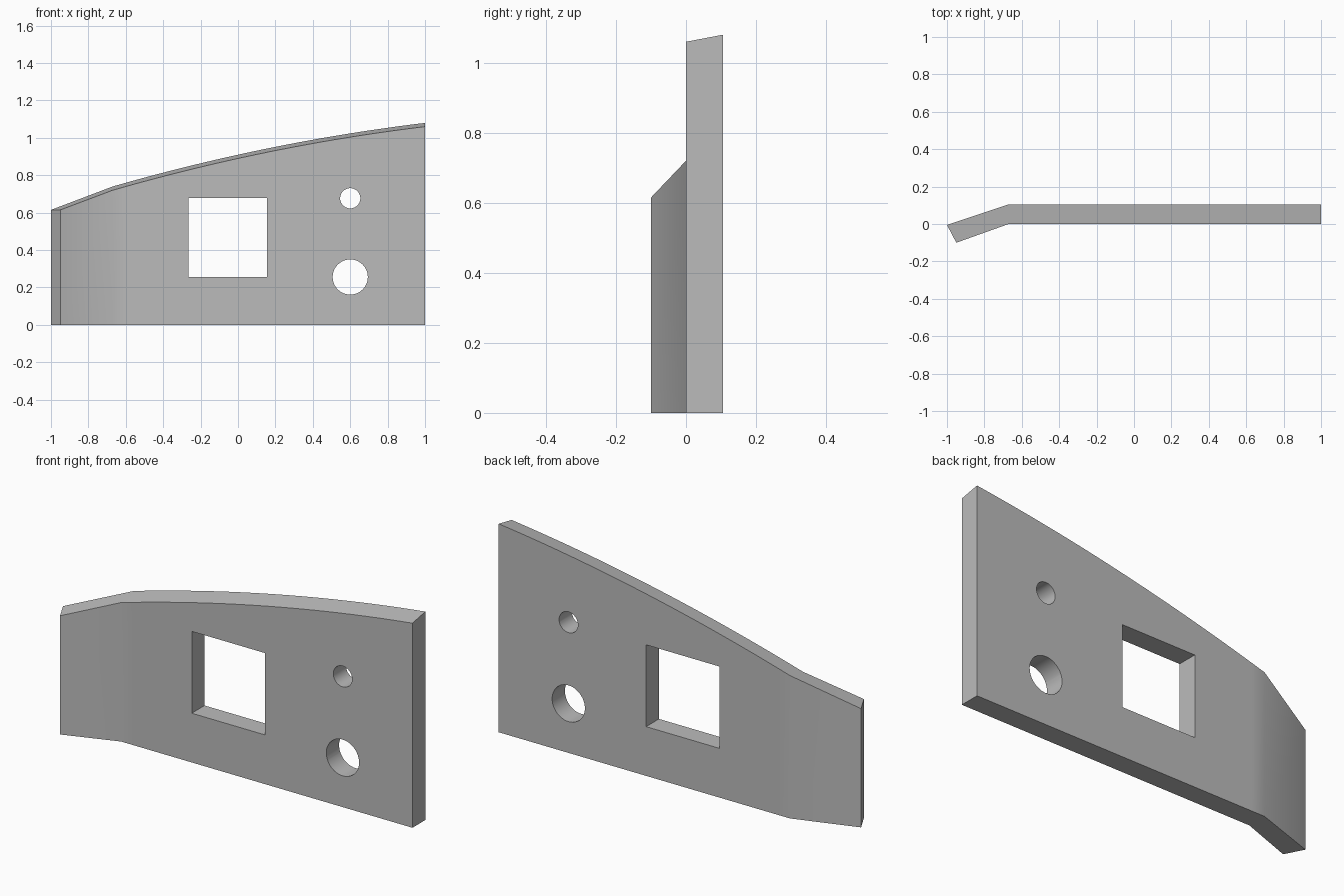
import bpy, bmesh, math

cube = bpy.data.objects.get("Cube")
if cube:
    bpy.data.objects.remove(cube, do_unlink=True)

grey = bpy.data.materials.new("plain_grey")
grey.use_nodes = True
colour = (0.5, 0.5, 0.5, 1)
grey.diffuse_color = colour
grey.node_tree.nodes["Principled BSDF"].inputs["Base Color"].default_value = colour


def top(x):
    """Height of the arched rear top edge."""
    return 0.91 + 0.22 * x - 0.05 * x * x


# Bent plate: stations of (front x, front y, front top, back x, back y, back top)
BEND, STEPS = -0.67, 24
stations = [(-0.95, -0.1, 0.615, -1.0, -0.005, 0.615)]
for i in range(STEPS + 1):
    x = BEND + (1 - BEND) * i / STEPS
    stations.append((x, 0.0, top(x) - 0.02, x, 0.105, top(x)))

bm = bmesh.new()
rings = []
for fx, fy, fz, bx, by, bz in stations:
    corners = [(fx, fy, 0), (fx, fy, fz), (bx, by, bz), (bx, by, 0)]
    rings.append([bm.verts.new(c) for c in corners])
for a, b in zip(rings, rings[1:]):
    for k in range(4):
        n = (k + 1) % 4
        bm.faces.new((a[k], a[n], b[n], b[k]))
bm.faces.new(rings[0])
bm.faces.new(rings[-1])
bmesh.ops.recalc_face_normals(bm, faces=bm.faces)
mesh = bpy.data.meshes.new("bent_plate")
bm.to_mesh(mesh)
bm.free()
plate = bpy.data.objects.new("bent_plate", mesh)
bpy.context.collection.objects.link(plate)
mesh.materials.append(grey)


# Openings through the plate
def cut(name):
    cutter = bpy.context.object
    cutter.name = name
    cutter.data.materials.append(grey)
    cutter.hide_render = True
    cutter.hide_set(True)
    cutter.display_type = 'WIRE'
    mod = plate.modifiers.new(name, 'BOOLEAN')
    mod.operation = 'DIFFERENCE'
    mod.solver = 'EXACT'
    mod.object = cutter


bpy.ops.mesh.primitive_cube_add(size=1, location=(-0.055, 0.05, 0.467))
bpy.context.object.scale = (0.42, 0.5, 0.424)
cut("square_window_cutter")
for name, z, r in (("small_hole_cutter", 0.677, 0.054), ("large_hole_cutter", 0.256, 0.094)):
    bpy.ops.mesh.primitive_cylinder_add(vertices=48, radius=r, depth=0.5,
                                        location=(0.6, 0.05, z),
                                        rotation=(math.pi / 2, 0, 0))
    cut(name)

# Apply the cuts, drop the helpers and shade
bpy.ops.object.select_all(action='DESELECT')
bpy.context.view_layer.objects.active = plate
plate.select_set(True)
cutters = [m.object for m in plate.modifiers]
for m in list(plate.modifiers):
    bpy.ops.object.modifier_apply(modifier=m.name)
for c in cutters:
    bpy.data.objects.remove(c, do_unlink=True)
bpy.ops.object.shade_smooth_by_angle(angle=math.radians(30))
